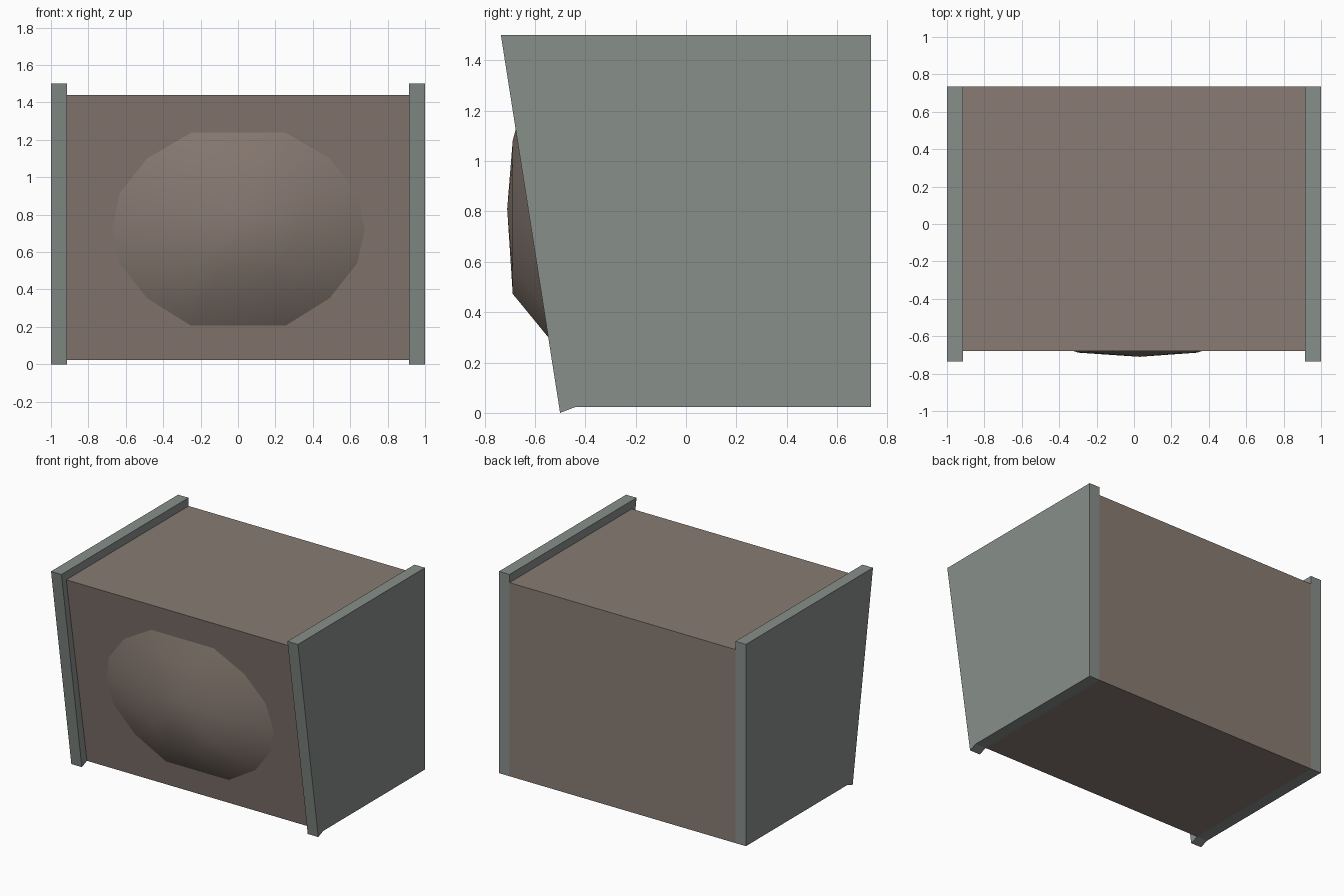
import bpy, bmesh, math

if "Cube" in bpy.data.objects:
    bpy.data.objects.remove(bpy.data.objects["Cube"])


def material(name, rgb):
    m = bpy.data.materials.new(name)
    m.diffuse_color = (*rgb, 1)
    m.use_nodes = True
    m.node_tree.nodes["Principled BSDF"].inputs["Base Color"].default_value = m.diffuse_color
    return m


GREY = material("grey_green", (0.245, 0.272, 0.254))
BROWN = material("warm_brown", (0.25, 0.20, 0.172))


def make(name, bm, mat):
    bmesh.ops.recalc_face_normals(bm, faces=bm.faces)
    me = bpy.data.meshes.new(name)
    bm.to_mesh(me)
    bm.free()
    me.materials.append(mat)
    ob = bpy.data.objects.new(name, me)
    bpy.context.collection.objects.link(ob)
    return ob


def prism(name, profile, x0, x1, mat):
    """Extrude a (y, z) profile along x."""
    bm = bmesh.new()
    a = [bm.verts.new((x0, y, z)) for y, z in profile]
    b = [bm.verts.new((x1, y, z)) for y, z in profile]
    n = len(profile)
    bm.faces.new(a)
    bm.faces.new(b)
    for i in range(n):
        bm.faces.new((a[i], a[(i + 1) % n], b[(i + 1) % n], b[i]))
    return make(name, bm, mat)


# Side panels with a small lip at the lower front
panel = [(-0.735, 1.5), (0.735, 1.5), (0.735, 0.023), (-0.44, 0.023), (-0.5, 0.0)]
for side, s in (("left", -1), ("right", 1)):
    prism(side + "_panel", panel, s * 0.915, s * 1.0, GREY)

# Body with leaning front
TOP, BOTTOM = (-0.68, 1.44), (-0.44, 0.023)
prism("body", [TOP, (0.735, 1.44), (0.735, 0.023), BOTTOM], -0.915, 0.915, BROWN)


def front_y(z):
    t = (z - BOTTOM[1]) / (TOP[1] - BOTTOM[1])
    return BOTTOM[0] + t * (TOP[0] - BOTTOM[0])


# Bulging front: 14-sided outline, flatter inner ring and centre point
half = [(0.26, 1.25), (0.5, 1.11), (0.65, 0.92), (0.69, 0.725),
        (0.65, 0.54), (0.5, 0.35), (0.26, 0.20)]
outline = half + [(-x, z) for x, z in reversed(half)]
bm = bmesh.new()
outer = [bm.verts.new((x, front_y(z) + 0.005, z)) for x, z in outline]
inner = [bm.verts.new((x * 0.46 + 0.02, -0.688, 0.777 + (z - 0.725) * 0.58))
         for x, z in outline]
tip = bm.verts.new((0.03, -0.71, 0.81))
for i in range(14):
    j = (i + 1) % 14
    bm.faces.new((outer[i], outer[j], inner[j], inner[i]))
    bm.faces.new((inner[i], inner[j], tip))
bm.faces.new(outer)
bulge = make("front_bulge", bm, BROWN)
bpy.context.view_layer.objects.active = bulge
bulge.select_set(True)
bpy.ops.object.shade_smooth_by_angle(angle=math.radians(60))
